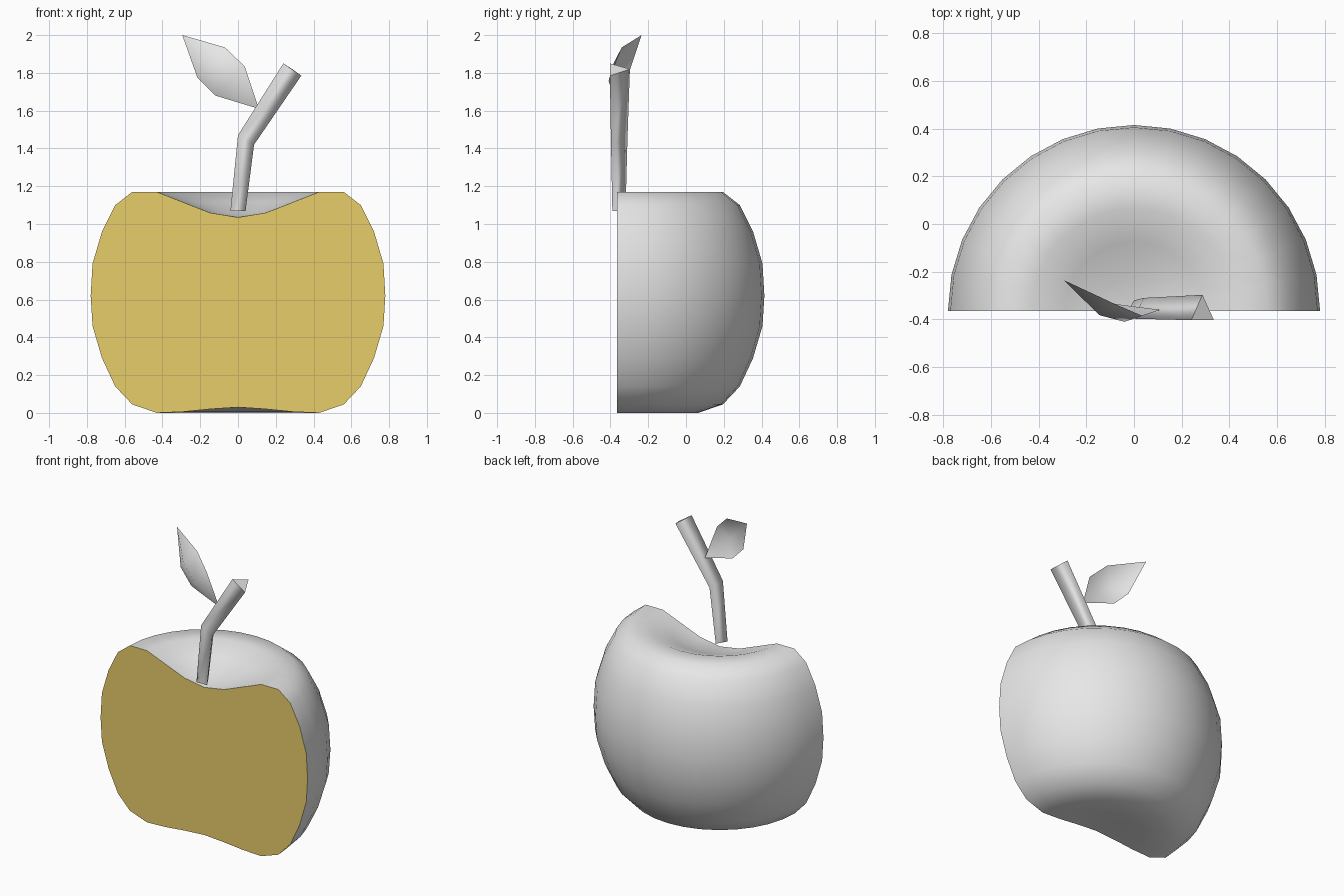
import bpy
import math

if "Cube" in bpy.data.objects:
    bpy.data.objects.remove(bpy.data.objects["Cube"])


def material(name, rgb):
    m = bpy.data.materials.new(name)
    m.diffuse_color = (*rgb, 1)
    m.use_nodes = True
    m.node_tree.nodes["Principled BSDF"].inputs["Base Color"].default_value = m.diffuse_color
    return m


GREY = material("pale grey", (0.8, 0.8, 0.8))
FLESH = material("apple flesh yellow", (0.8, 0.61, 0.145))


def build(name, verts, faces, mats, flat=()):
    """Mesh object, smooth except for the faces listed in flat."""
    me = bpy.data.meshes.new(name)
    me.from_pydata(verts, [], faces)
    for m in mats:
        me.materials.append(m)
    for i, p in enumerate(me.polygons):
        p.use_smooth = i not in flat
    ob = bpy.data.objects.new(name, me)
    bpy.context.collection.objects.link(ob)
    return ob


CUT_Y = -0.365

# Halved apple: profile (radius, height) from bottom dimple to top dimple
bottom, top = 0.03, 1.035
profile = [(0.15, 0.02), (0.29, 0.006), (0.43, 0.0), (0.56, 0.045), (0.65, 0.14),
           (0.72, 0.29), (0.77, 0.46), (0.78, 0.62), (0.77, 0.79), (0.72, 0.96),
           (0.65, 1.10), (0.56, 1.17), (0.43, 1.17), (0.29, 1.115), (0.15, 1.06)]
SEG, n = 16, len(profile)
verts = [(0, CUT_Y, bottom), (0, CUT_Y, top)]
for s in range(SEG + 1):
    a = math.pi * s / SEG
    verts += [(r * math.cos(a), CUT_Y + r * math.sin(a), z) for r, z in profile]


def vid(s, i):
    return 2 + s * n + i


faces = []
for s in range(SEG):
    faces.append((0, vid(s + 1, 0), vid(s, 0)))
    faces += [(vid(s, i), vid(s + 1, i), vid(s + 1, i + 1), vid(s, i + 1))[::-1]
              for i in range(n - 1)]
    faces.append((1, vid(s, n - 1), vid(s + 1, n - 1)))
faces = [f if len(f) == 3 else f[::-1] for f in faces]
# side quads wind outward: along the arc, then up
# Flat cut face
cap = [0] + [vid(0, i) for i in range(n)] + [1] + [vid(SEG, i) for i in reversed(range(n))]
faces.append(cap)
apple = build("apple_half", verts, faces, [GREY, FLESH], {len(faces) - 1})
apple.data.polygons[len(faces) - 1].material_index = 1

# Bent three-sided stem: each ring is front left, front right, back
stem_verts = [(-0.04, -0.39, 1.07), (0.04, -0.39, 1.07), (0.0, -0.32, 1.07),
              (0.0, -0.397, 1.47), (0.085, -0.397, 1.42), (0.04, -0.31, 1.445),
              (0.24, -0.403, 1.85), (0.335, -0.403, 1.785), (0.287, -0.297, 1.82)]
stem_faces = [(k + i, k + (i + 1) % 3, k + 3 + (i + 1) % 3, k + 3 + i)
              for k in (0, 3) for i in range(3)]
stem_faces += [(2, 1, 0), (6, 7, 8)]
build("stem", stem_verts, stem_faces, [GREY], {6, 7})

# Leaf folded along its midrib: base, two rows (lower, rib, upper), tip
leaf_verts = [(0.11, -0.36, 1.61),
              (-0.12, -0.33, 1.68), (-0.04, -0.41, 1.757), (0.035, -0.385, 1.835),
              (-0.215, -0.31, 1.775), (-0.145, -0.382, 1.855), (-0.07, -0.34, 1.935),
              (-0.295, -0.235, 2.0)]
leaf_faces = [(0, 2, 1), (0, 3, 2), (1, 2, 5, 4), (2, 3, 6, 5), (4, 5, 7), (5, 6, 7)]
build("leaf", leaf_verts, leaf_faces, [GREY])
